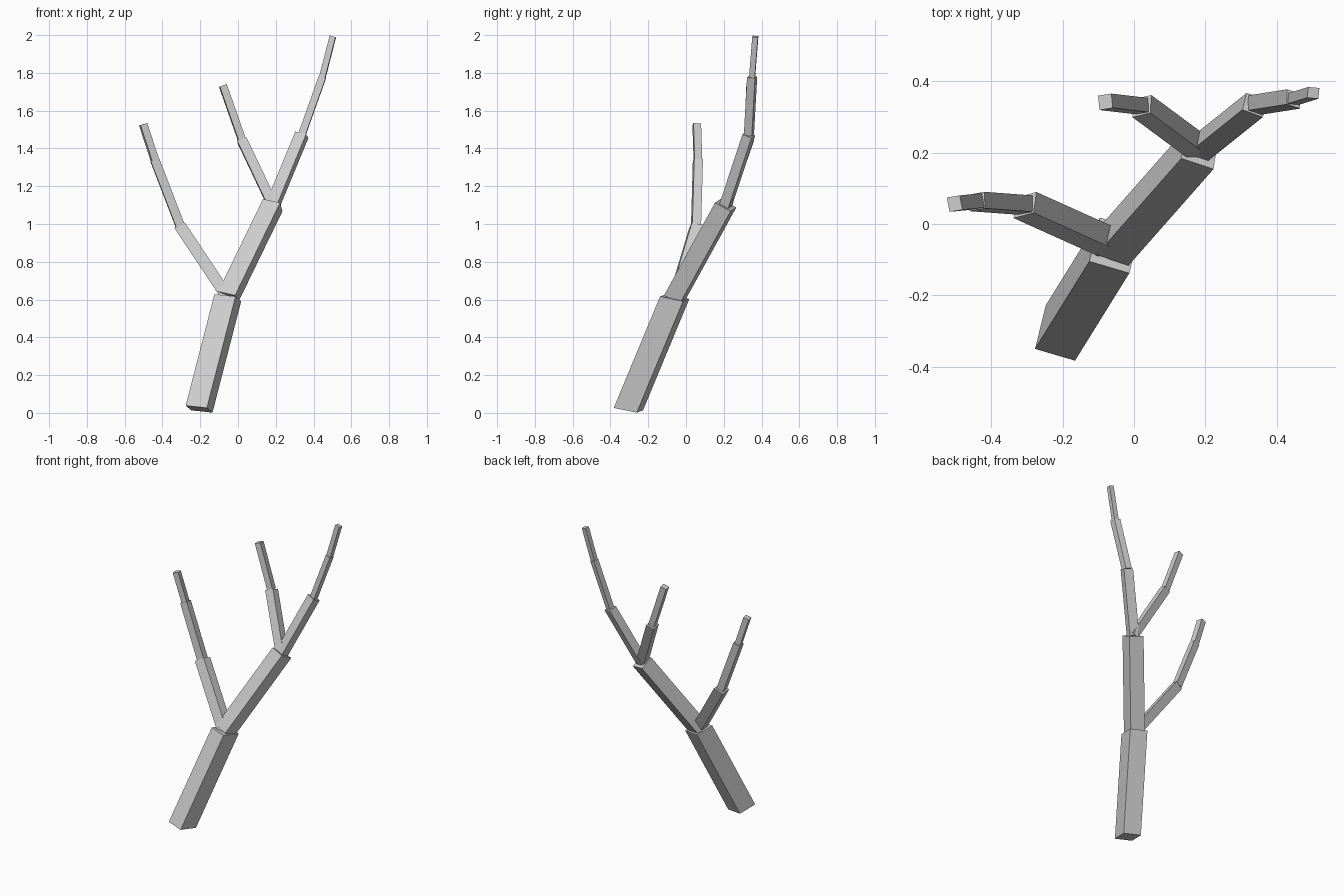
import bpy, bmesh
from mathutils import Vector as V

if "Cube" in bpy.data.objects:
    bpy.data.objects.remove(bpy.data.objects["Cube"])

# Joints of the tree
base = (-.206, -.305, .02)
fork = (-.054, -.06, .61)
upper_fork = (.184, .21, 1.1)
left_a, left_b, left_c = (-.305, .053, .987), (-.44, .063, 1.338), (-.502, .057, 1.528)
mid_a, mid_b = (.022, .33, 1.442), (-.08, .342, 1.733)
right_a, right_b, right_c = (.338, .333, 1.472), (.447, .35, 1.778), (.502, .367, 1.992)


def limb(name, start, end, u, v):
    """Four-sided prism from start to end; u and v are the section's full side vectors."""
    u, v = V(u) / 2, V(v) / 2
    bm = bmesh.new()
    rings = [[bm.verts.new(V(p) + a * u + b * v)
              for a, b in ((-1, -1), (1, -1), (1, 1), (-1, 1))] for p in (start, end)]
    lo, hi = rings
    bm.faces.new(lo)
    bm.faces.new(hi)
    for i in range(4):
        j = (i + 1) % 4
        bm.faces.new((lo[i], lo[j], hi[j], hi[i]))
    bmesh.ops.recalc_face_normals(bm, faces=bm.faces)
    mesh = bpy.data.meshes.new(name)
    bm.to_mesh(mesh)
    bm.free()
    bpy.context.collection.objects.link(bpy.data.objects.new(name, mesh))


# Trunk
limb("trunk", base, fork, (.112, -.033, -.012), (.03, .122, -.025))
limb("upper_trunk", fork, upper_fork, (.09, -.03, -.02), (.013, .083, -.045))

# Left branch
limb("left_branch_lower", fork, left_a, (.056, .015, .029), (.008, .058, -.012))
limb("left_branch_middle", left_a, left_b, (.044, .008, .017), (-.002, .046, -.003))
limb("left_branch_tip", left_b, left_c, (.036, .006, .01), (-.008, .04, -.002))

# Middle branch
limb("middle_branch_lower", upper_fork, mid_a, (.05, .012, .017), (.003, .05, -.016))
limb("middle_branch_tip", mid_a, mid_b, (.037, .006, .0125), (-.004, .04, -.003))

# Right branch
limb("right_branch_lower", upper_fork, right_a, (.057, -.021, -.014), (.012, .047, -.021))
limb("right_branch_middle", right_a, right_b, (.037, -.012, -.01), (.001, .042, -.005))
limb("right_branch_tip", right_b, right_c, (.031, -.003, -.008), (.003, .03, -.003))
